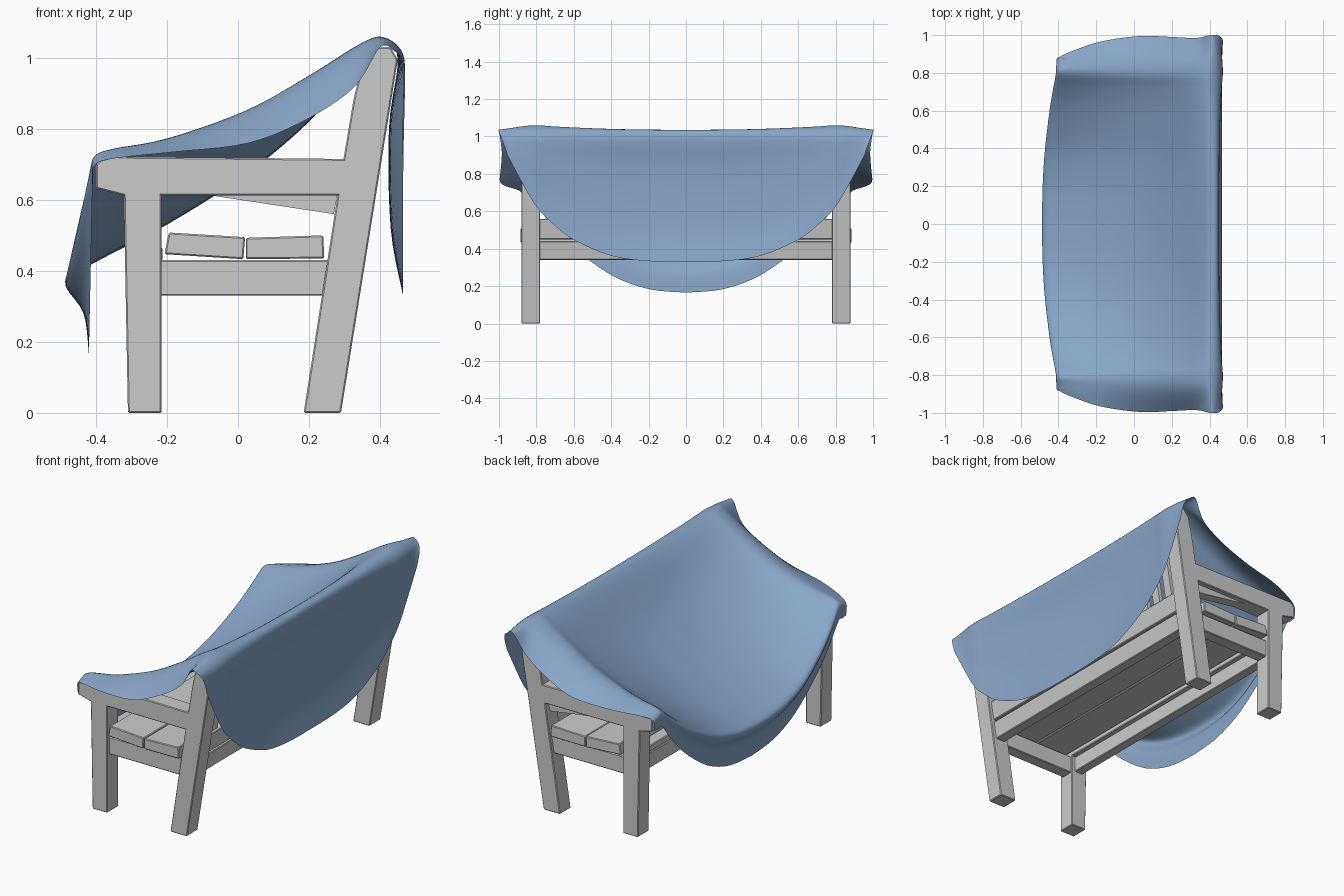
import bpy, bmesh

if "Cube" in bpy.data.objects:
    bpy.data.objects.remove(bpy.data.objects["Cube"])

def finish(name, bm):
    bmesh.ops.recalc_face_normals(bm, faces=bm.faces)
    me = bpy.data.meshes.new(name)
    bm.to_mesh(me)
    bm.free()
    ob = bpy.data.objects.new(name, me)
    bpy.context.collection.objects.link(ob)
    return ob

def prism(name, profile, y0, y1, bevel=0.004):
    """Extrude an (x, z) profile along y."""
    bm = bmesh.new()
    a = [bm.verts.new((x, y0, z)) for x, z in profile]
    b = [bm.verts.new((x, y1, z)) for x, z in profile]
    bm.faces.new(a)
    bm.faces.new(b[::-1])
    n = len(a)
    for i in range(n):
        j = (i + 1) % n
        bm.faces.new((a[i], b[i], b[j], a[j]))
    ob = finish(name, bm)
    if bevel:
        m = ob.modifiers.new("bevel", 'BEVEL')
        m.width, m.segments = bevel, 1
    return ob

def rect(x0, x1, z0, z1):
    return [(x0, z0), (x1, z0), (x1, z1), (x0, z1)]

def leaning(z0, z1, half):
    """Profile of a part that follows the slope of the rear posts."""
    c0, c1 = 0.235 + 0.168 * z0, 0.235 + 0.168 * z1
    return [(c0 - half, z0), (c0 + half, z0), (c1 + half, z1), (c1 - half, z1)]

# End frames: legs, arms, side rails
for s, tag in ((-1, "a"), (1, "b")):
    y0, y1 = sorted((s * 0.78, s * 0.88))
    prism("front_leg_" + tag, [(-.31, 0), (-.215, 0), (-.215, .63), (-.322, .63)], y0, y1)
    prism("back_leg_" + tag, [(.185, 0), (.29, 0), (.45, .995), (.43, 1.03), (.385, 1.03),
                              (.35, .985), (.325, .88), (.298, .72), (.28, .61)], y0, y1)
    prism("armrest_" + tag, [(-.40, .632), (-.32, .612), (.30, .612), (.32, .715),
                             (-.375, .722), (-.40, .70)], y0, y1)
    y0, y1 = sorted((s * 0.79, s * 0.86))
    prism("side_rail_" + tag, rect(-.23, .26, .33, .43), y0, y1)
prism("arm_brace", [(-.08, .613), (.27, .56), (.28, .613)], .79, .85, 0)

# Seat
prism("front_rail", rect(-.29, -.235, .34, .43), -.785, .785)
prism("rear_rail", leaning(.34, .44, .03), -.785, .785)
prism("seat_front_board", rect(-.285, -.212, .43, .465), -.785, .785)
prism("seat_middle_board", [(-.207, .447), (.015, .433), (.02, .495), (-.195, .508)], -.885, .885)
prism("seat_rear_board", [(.022, .433), (.243, .435), (.24, .50), (.022, .493)], -.885, .885)

# Backrest
prism("lower_back_rail", leaning(.45, .56, .03), -.785, .785)
prism("top_back_rail", leaning(.89, 1.0, .03), -.785, .785)
for i in range(15):
    y = -.7 + .1 * i
    prism(f"back_slat_{i + 1}", leaning(.55, .90, .012), y - .026, y + .026, 0)

# Draped cloth: profiles from back hem over the crest to the front hem
centre = [(.465, .33), (.43, .52), (.425, .80), (.45, .99), (.42, 1.035), (.36, 1.0), (.2, .82),
          (.02, .67), (-.2, .53), (-.40, .425), (-.487, .37), (-.435, .28), (-.42, .165)]
ridge = [(.465, .625), (.462, .76), (.468, .90), (.465, 1.01), (.41, 1.058), (.345, 1.04),
         (.2, .95), (.02, .85), (-.2, .77), (-.36, .738), (-.408, .715), (-.412, .67), (-.41, .63)]
hem = [(.47, .955, .90), (.47, .975, .96), (.46, .99, 1.0), (.44, 1.0, 1.02), (.40, 1.0, 1.03),
       (.33, .985, .92), (.2, .99, .83), (.03, .995, .76), (-.18, .965, .735),
       (-.34, .91, .718), (-.402, .88, .70), (-.408, .875, .66), (-.408, .87, .635)]
power = [3.2, 3, 2.6] + [2.3] * 10
edge_drop = [.42, .38, .3] + [.2] * 10

def mix(a, b, t):
    return a + (b - a) * t

def spline(points, steps):
    """Catmull-Rom curve through the points."""
    out = []
    n = len(points)
    for i in range(n - 1):
        p = [points[max(0, min(n - 1, k))] for k in (i - 1, i, i + 1, i + 2)]
        for s in range(steps):
            t = s / steps
            out.append(tuple(0.5 * (2 * b + (c - a) * t + (2 * a - 5 * b + 4 * c - d) * t * t
                                    + (3 * b - a - 3 * c + d) * t ** 3) for a, b, c, d in zip(*p)))
    out.append(tuple(points[-1]))
    return out

half = []
for (cx, cz), (rx, rz), (hx, hy, hz), p, e in zip(centre, ridge, hem, power, edge_drop):
    row = []
    for y in (0, .2, .4, .6, .72, .8):
        t = (y / .8) ** p
        row.append((mix(cx, rx, t), y, mix(cz, rz, t)))
    row.append((mix(rx, hx, .25), mix(.8, hy, .45), mix(rz, hz, e)))
    row.append((hx, hy, hz))
    half.append(spline(row, 4))

full = [[(x, -y, z) for x, y, z in r[:0:-1]] + r for r in half]
columns = [spline(list(col), 5) for col in zip(*full)]
bm = bmesh.new()
grid = [[bm.verts.new(c) for c in col] for col in columns]
for a, b in zip(grid, grid[1:]):
    for i in range(len(a) - 1):
        bm.faces.new((a[i], a[i + 1], b[i + 1], b[i]))
cloth = finish("draped_cloth", bm)
for f in cloth.data.polygons:
    f.use_smooth = True
mat = bpy.data.materials.new("blue_cloth")
mat.diffuse_color = (.25, .38, .58, 1)
mat.use_nodes = True
mat.node_tree.nodes["Principled BSDF"].inputs["Base Color"].default_value = mat.diffuse_color
cloth.data.materials.append(mat)
